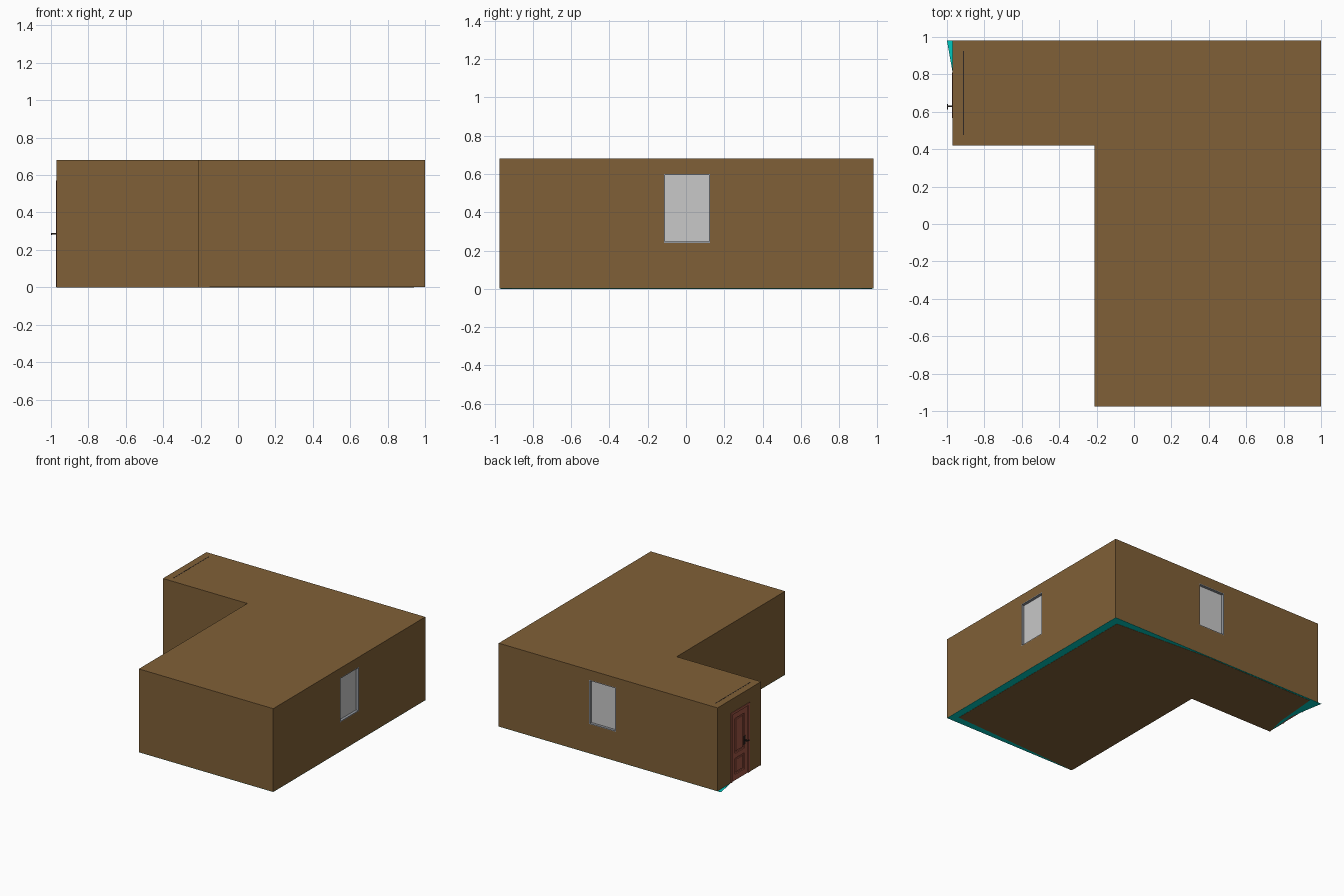
import bpy, bmesh
from mathutils import Vector

if "Cube" in bpy.data.objects:
    bpy.data.objects.remove(bpy.data.objects["Cube"])


def material(name, rgb):
    m = bpy.data.materials.new(name)
    m.diffuse_color = (*rgb, 1)
    m.use_nodes = True
    m.node_tree.nodes["Principled BSDF"].inputs["Base Color"].default_value = m.diffuse_color
    return m


BROWN = material("wall brown", (0.216, 0.117, 0.038))
TEAL = material("floor teal", (0.0, 0.58, 0.52))
GREY = material("frame grey", (0.30, 0.32, 0.35))
PANE = material("pane light grey", (0.58, 0.58, 0.58))
DOOR = material("door red brown", (0.36, 0.095, 0.06))
DARK = material("handle dark", (0.03, 0.022, 0.018))


def prism(name, outline, z0, z1, mat):
    """Extrude a flat outline from z0 to z1."""
    bm = bmesh.new()
    face = bm.faces.new([bm.verts.new((x, y, z0)) for x, y in outline])
    ext = bmesh.ops.extrude_face_region(bm, geom=[face])
    verts = [g for g in ext["geom"] if isinstance(g, bmesh.types.BMVert)]
    bmesh.ops.translate(bm, verts=verts, vec=(0, 0, z1 - z0))
    bmesh.ops.recalc_face_normals(bm, faces=bm.faces)
    me = bpy.data.meshes.new(name)
    bm.to_mesh(me)
    bm.free()
    me.materials.append(mat)
    ob = bpy.data.objects.new(name, me)
    bpy.context.collection.objects.link(ob)
    return ob


def box(name, lo, hi, mat):
    (x0, y0, z0), (x1, y1, z1) = lo, hi
    return prism(name, [(x0, y0), (x1, y0), (x1, y1), (x0, y1)], z0, z1, mat)


def cut(target, lo, hi):
    """Cut a box-shaped recess out of the target."""
    cutter = box("cutter", lo, hi, BROWN)
    mod = target.modifiers.new("recess", 'BOOLEAN')
    mod.operation, mod.solver, mod.object = 'DIFFERENCE', 'EXACT', cutter
    bpy.context.view_layer.objects.active = target
    bpy.ops.object.modifier_apply(modifier=mod.name)
    bpy.data.objects.remove(cutter)


# L-shaped building
TOP, YB = 0.68, 0.98
house = prism("house_walls", [(-0.21, -0.975), (1, -0.975), (1, YB), (-0.97, YB),
                              (-0.97, 0.42), (-0.21, 0.42)], 0.003, TOP, BROWN)

# Teal floor sheet with its skewed corner, and the brown underside below it
prism("floor_sheet", [(-0.21, -0.975), (1, -0.975), (1, YB), (-1, YB),
                      (-0.95, 0.70), (-0.97, 0.42), (-0.21, 0.42)], 0.0015, 0.003, TEAL)
prism("floor_underside", [(-0.21, -0.97), (0.94, -0.91), (0.935, 0.916), (0.1, 0.972),
                          (-0.90, 0.965), (-0.93, 0.60), (-0.97, 0.42), (-0.21, 0.42)],
      0.0, 0.0015, BROWN)

# Windows: a recess lined by a grey frame, with a pane at the back
Z0, Z1, DEPTH, RIM = 0.24, 0.60, 0.028, 0.006


def window(name, centre, place):
    """place maps (along wall, depth into wall, z) to world space."""
    a, b = centre - 0.12, centre + 0.12

    def corners(p, q):
        p, q = Vector(place(*p)), Vector(place(*q))
        return ([min(i, j) for i, j in zip(p, q)], [max(i, j) for i, j in zip(p, q)])

    cut(house, *corners((a, -0.05, Z0), (b, DEPTH, Z1)))
    box(name + "_pane", *corners((a, DEPTH - 0.006, Z0), (b, DEPTH, Z1)), PANE)
    for part, p, q in (("sill", (a, 0, Z0), (b, DEPTH, Z0 + RIM)),
                       ("head", (a, 0, Z1 - RIM), (b, DEPTH, Z1)),
                       ("jamb_a", (a, 0, Z0), (a + RIM, DEPTH, Z1)),
                       ("jamb_b", (b - RIM, 0, Z0), (b, DEPTH, Z1))):
        box(f"{name}_{part}", *corners(p, q), GREY)


window("right_window", 0.005, lambda s, d, z: (1 - d, s, z))
window("back_window", 0.065, lambda s, d, z: (s, YB - d, z))

# Door: recessed leaf, raised surround, rails and two panels
XD, Y0, Y1, H = -0.97, 0.568, 0.81, 0.57
cut(house, (XD - 0.05, Y0 + 0.004, -0.05), (XD + 0.02, Y1 - 0.004, H - 0.004))
box("door_leaf", (XD + 0.012, Y0, 0.003), (XD + 0.02, Y1, H), DOOR)
for i, (a, b, z0, z1) in enumerate(((Y0, Y0 + 0.02, 0.003, H), (Y1 - 0.02, Y1, 0.003, H),
                                    (Y0 + 0.02, Y1 - 0.02, H - 0.02, H))):
    box(f"door_surround_{i}", (XD - 0.003, a, z0), (XD + 0.015, b, z1), DOOR)
for i, (a, b, z0, z1) in enumerate(((Y0 + 0.02, Y0 + 0.062, 0.003, H - 0.02),
                                    (Y1 - 0.062, Y1 - 0.02, 0.003, H - 0.02),
                                    (Y0 + 0.062, Y1 - 0.062, 0.003, 0.05),
                                    (Y0 + 0.062, Y1 - 0.062, 0.18, 0.22),
                                    (Y0 + 0.062, Y1 - 0.062, 0.505, H - 0.02))):
    box(f"door_rail_{i}", (XD + 0.003, a, z0), (XD + 0.015, b, z1), DOOR)
for i, (z0, z1) in enumerate(((0.065, 0.165), (0.235, 0.49))):
    box(f"door_panel_{i}", (XD + 0.006, Y0 + 0.075, z0), (XD + 0.015, Y1 - 0.075, z1), DOOR)

# Door handle: plate, stem and grip
box("handle_plate", (XD, 0.618, 0.25), (XD + 0.004, 0.642, 0.32), DARK)
box("handle_stem", (-0.997, 0.626, 0.282), (XD + 0.003, 0.634, 0.29), DARK)
box("handle_grip", (-1.0, 0.612, 0.281), (-0.995, 0.642, 0.291), DARK)

# Thin dark strip let into the roof above the door
box("roof_strip", (-0.914, 0.475, TOP - 0.004), (-0.908, 0.925, TOP + 0.001), DARK)
